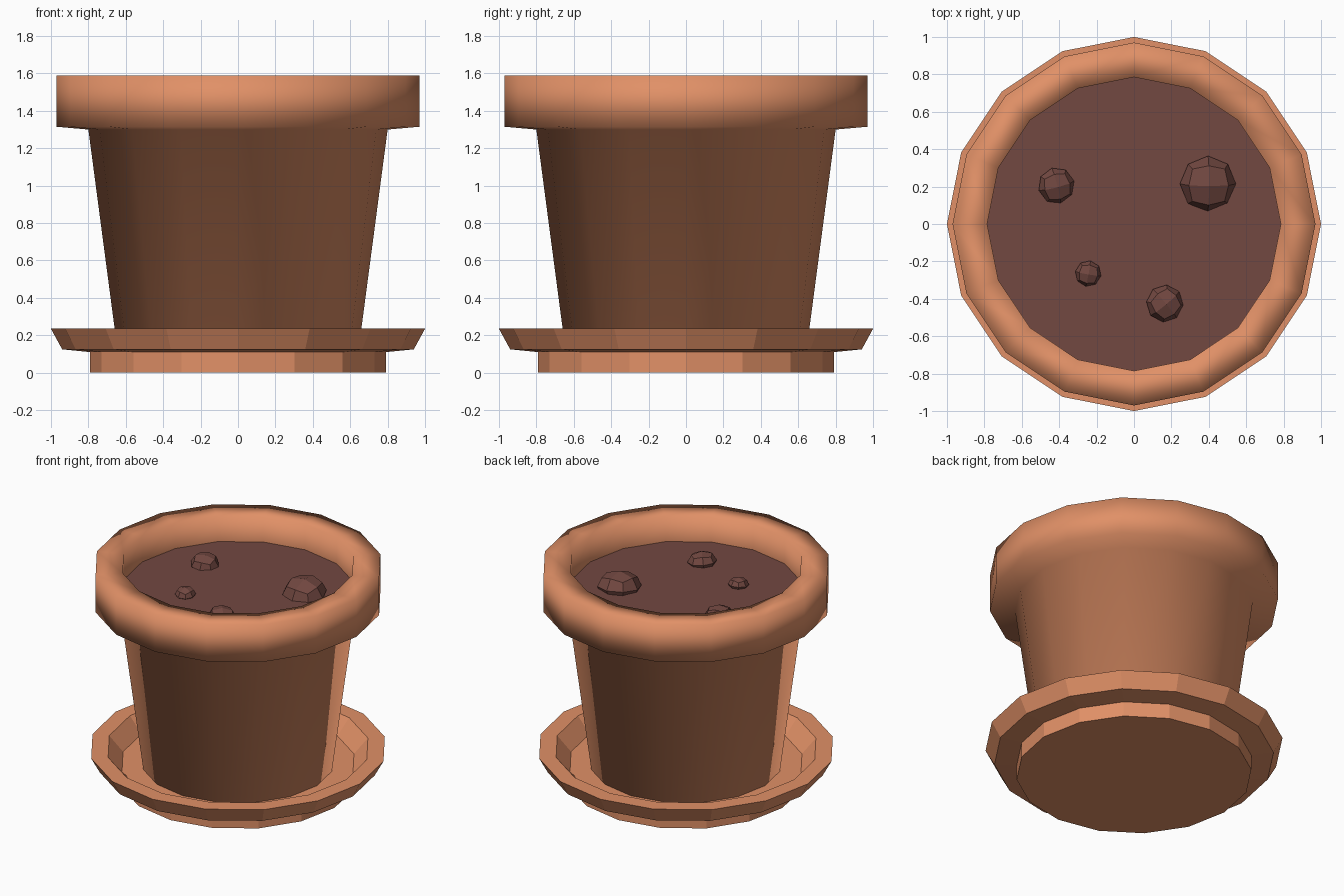
import bpy, bmesh, math
from mathutils import Vector, Matrix

if "Cube" in bpy.data.objects:
    bpy.data.objects.remove(bpy.data.objects["Cube"])

SIDES = 16


def material(name, color):
    m = bpy.data.materials.new(name)
    m.diffuse_color = (*color, 1)
    m.use_nodes = True
    m.node_tree.nodes["Principled BSDF"].inputs["Base Color"].default_value = m.diffuse_color
    return m


def finish(bm, name, mat, smooth=False):
    bmesh.ops.recalc_face_normals(bm, faces=bm.faces[:])
    me = bpy.data.meshes.new(name)
    bm.to_mesh(me)
    bm.free()
    me.materials.append(mat)
    for p in me.polygons:
        p.use_smooth = smooth
    ob = bpy.data.objects.new(name, me)
    bpy.context.collection.objects.link(ob)
    return ob


def lathe(name, profile, mat, smooth=False, cap_start=True, cap_end=True):
    """Revolve (radius, z) points into a 16-sided solid."""
    bm = bmesh.new()
    rings = []
    for r, z in profile:
        rings.append([bm.verts.new((r * math.cos(2 * math.pi * i / SIDES),
                                    r * math.sin(2 * math.pi * i / SIDES), z))
                      for i in range(SIDES)])
    for a, b in zip(rings, rings[1:]):
        for i in range(SIDES):
            j = (i + 1) % SIDES
            bm.faces.new((a[i], a[j], b[j], b[i]))
    if cap_start:
        bm.faces.new(rings[0])
    if cap_end:
        bm.faces.new(rings[-1])
    return finish(bm, name, mat, smooth)


def clod(name, x, y, r, turn, tilt, mat):
    """Faceted lump: a subdivided cube pushed out to a flattened ball."""
    bm = bmesh.new()
    bmesh.ops.create_cube(bm, size=2)
    bmesh.ops.subdivide_edges(bm, edges=bm.edges[:], cuts=1, use_grid_fill=True)
    for v in bm.verts:
        v.co = v.co.normalized() * r
        v.co.z *= 0.7
    ob = finish(bm, name, mat)
    ob.location = (x, y, SOIL_Z + 0.01)
    ob.rotation_euler = (tilt, tilt * 0.5, math.radians(turn))
    return ob


terracotta = material("terracotta", (0.75, 0.28, 0.135))
earth = material("earth", (0.17, 0.065, 0.053))
SOIL_Z = 1.40

# Saucer: raised foot, flared wall, flat lip and sloping inner wall
lathe("saucer", [(0.79, 0), (0.79, 0.11), (0.94, 0.125), (1.0, 0.235),
                 (0.885, 0.235), (0.79, 0.125)], terracotta)

# Pot: tapered body with a heavy overhanging rim
lathe("pot", [(0.645, 0.125), (0.80, 1.30), (0.97, 1.315), (0.97, 1.59),
              (0.785, 1.59), (0.785, 1.39)], terracotta, True, cap_end=False)

# Soil surface
lathe("soil", [(0.785, SOIL_Z)], earth, cap_end=False)

# Clods of earth
for i, (x, y, r, turn, tilt) in enumerate([
        (0.395, 0.215, 0.15, 0, 0.12), (-0.415, 0.205, 0.098, 15, 0.15),
        (-0.245, -0.265, 0.07, -10, 0.1), (0.165, -0.425, 0.10, 40, 0.12)]):
    clod(f"clod_{i + 1}", x, y, r, turn, tilt, earth)
